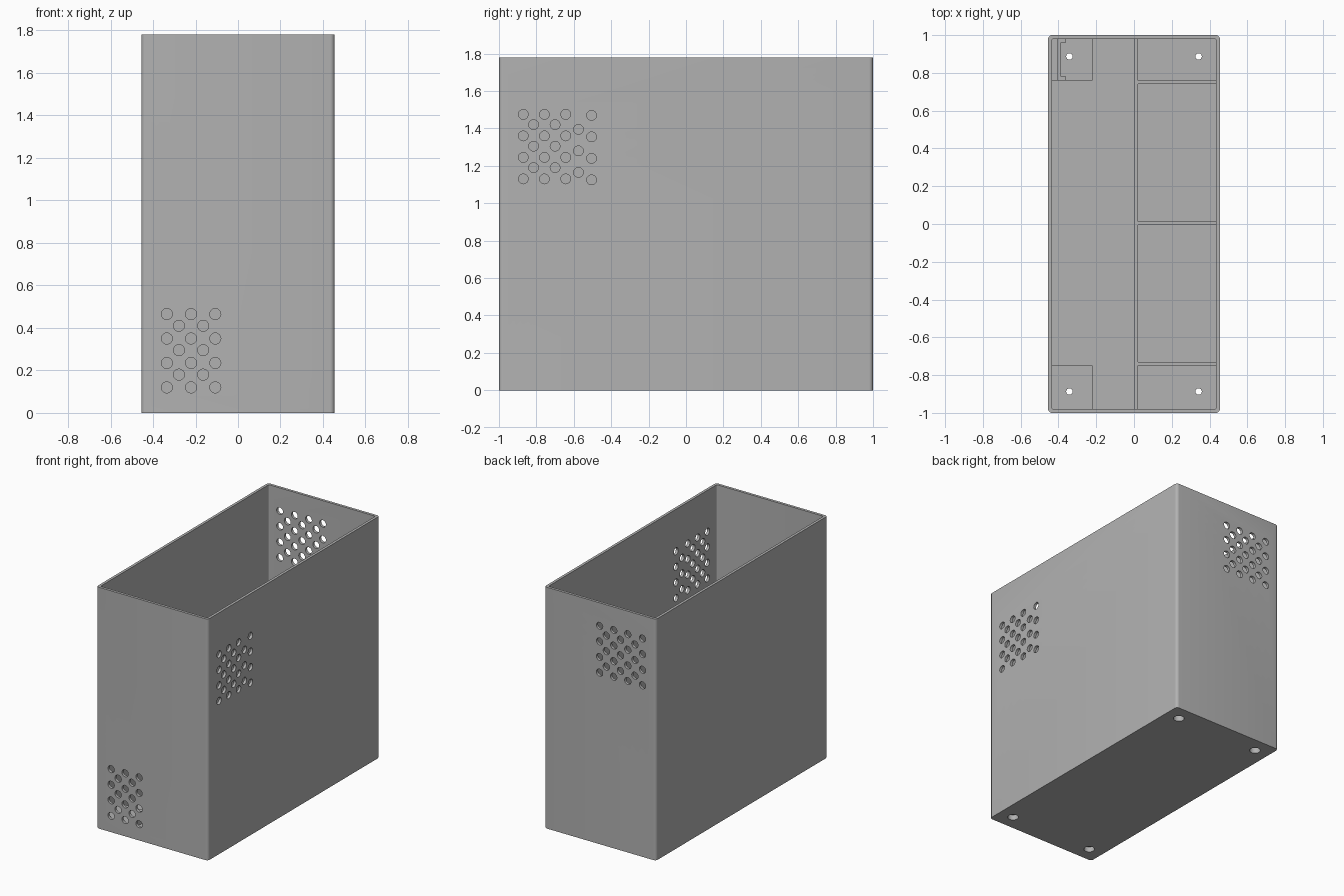
import bpy, bmesh, math
from mathutils import Matrix, Vector

default_cube = bpy.data.objects.get("Cube")
if default_cube:
    bpy.data.objects.remove(default_cube, do_unlink=True)

W, D, H, T = 0.455, 1.0, 1.78, 0.02   # half width, half depth, height, wall
HOLE_R = 0.026

grey = bpy.data.materials.new("plain_grey")
grey.use_nodes = True
colour = (0.445, 0.445, 0.445, 1.0)
grey.diffuse_color = colour
grey.node_tree.nodes["Principled BSDF"].inputs["Base Color"].default_value = colour


def make_object(name, bm):
    bmesh.ops.recalc_face_normals(bm, faces=bm.faces)
    mesh = bpy.data.meshes.new(name)
    bm.to_mesh(mesh)
    bm.free()
    mesh.materials.append(grey)
    obj = bpy.data.objects.new(name, mesh)
    bpy.context.collection.objects.link(obj)
    return obj


def box(name, x, y, z, corner=0.0):
    """Box from ranges, with optional rounded upright edges."""
    bm = bmesh.new()
    bmesh.ops.create_cube(bm, size=1)
    for v in bm.verts:
        v.co = Vector([r[0] if c < 0 else r[1] for c, r in zip(v.co, (x, y, z))])
    if corner:
        upright = [e for e in bm.edges
                   if abs(e.verts[0].co.z - e.verts[1].co.z) > 0.01]
        bmesh.ops.bevel(bm, geom=upright, offset=corner, segments=6,
                        profile=0.5, affect='EDGES')
    return make_object(name, bm)


def add_cylinder(bm, centre, axis, radius, depth):
    turn = Vector((0, 0, 1)).rotation_difference(Vector(axis)).to_matrix().to_4x4()
    bmesh.ops.create_cone(bm, cap_ends=True, segments=24, radius1=radius,
                          radius2=radius, depth=depth,
                          matrix=Matrix.Translation(centre) @ turn)


def cut(obj, cutter):
    mod = obj.modifiers.new("cut", 'BOOLEAN')
    mod.operation = 'DIFFERENCE'
    mod.solver = 'EXACT'
    mod.object = cutter
    bpy.context.view_layer.objects.active = obj
    bpy.ops.object.modifier_apply(modifier=mod.name)


def vent(columns):
    """Hole positions from (across, top, count) columns."""
    return [(a, top - 0.115 * i) for a, top, n in columns for i in range(n)]


# Vent layouts
front_vent = vent([(-0.335, 0.465, 4), (-0.278, 0.41, 3), (-0.221, 0.465, 4),
                   (-0.164, 0.41, 3), (-0.107, 0.465, 4)])
side_vent = vent([(-0.87, 1.475, 4), (-0.815, 1.42, 3), (-0.757, 1.475, 4),
                  (-0.70, 1.42, 3), (-0.643, 1.475, 4), (-0.575, 1.395, 3),
                  (-0.505, 1.47, 4)])
back_vent = vent([(0.005, 1.61, 4), (-0.05, 1.553, 3), (-0.11, 1.61, 4),
                  (-0.165, 1.553, 3), (-0.225, 1.61, 4), (-0.283, 1.55, 3),
                  (-0.345, 1.61, 4)])

# Cutters: cavity, vents, screw holes with head recesses
cavity = box("cavity_cutter", (T - W, W - T), (T - D, D - T), (T, H + 0.2), 0.008)
bm = bmesh.new()
for a, z in front_vent:
    add_cylinder(bm, (a, -D, z), (0, 1, 0), HOLE_R, 0.15)
for a, z in back_vent:
    add_cylinder(bm, (a, D, z), (0, 1, 0), HOLE_R, 0.15)
for a, z in side_vent:
    add_cylinder(bm, (W, a, z), (1, 0, 0), HOLE_R, 0.15)
vents = make_object("vent_cutter", bm)

screw_spots = [(sx * 0.342, sy * 0.887) for sx in (-1, 1) for sy in (-1, 1)]
bm = bmesh.new()
for x, y in screw_spots:
    add_cylinder(bm, (x, y, 0), (0, 0, 1), 0.017, 0.6)
screws = make_object("screw_cutter", bm)
bm = bmesh.new()
for x, y in screw_spots:
    add_cylinder(bm, (x, y, 0), (0, 0, 1), 0.037, 0.08)
heads = make_object("screw_head_cutter", bm)

# Open-topped case
case = box("case_shell", (-W, W), (-D, D), (0, H), 0.022)
for cutter in (cavity, vents, heads, screws):
    cut(case, cutter)

# Corner pads around the screw holes
INX, INY = W - T, D - T
pads = []
for side, x in (("right", (-INX, -0.22)), ("left", (T, INX))):
    for end, y in (("front", (-INY, -0.75)), ("back", (0.76, INY))):
        pad = box(f"{side}_{end}_pad", x, y, (T, 0.09))
        cut(pad, heads)
        cut(pad, screws)
        pads.append(pad)

# Low dividers forming the two compartments
DIV = 0.25
dividers = [box("long_divider", (0, T), (-INY, INY), (T, DIV))]
for name, y in (("front", (-0.75, -0.73)), ("middle", (-0.005, 0.012)),
                ("back", (0.74, 0.76))):
    dividers.append(box(name + "_divider", (T, INX), y, (T, DIV)))

# C-shaped bracket on the back pad
box("bracket_web", (-0.405, -0.387), (0.76, INY), (0.09, DIV))
box("bracket_front_arm", (-0.387, -0.36), (0.76, 0.78), (0.09, DIV))
box("bracket_back_arm", (-0.387, -0.36), (0.96, INY), (0.09, DIV))

for cutter in (cavity, vents, screws, heads):
    bpy.data.objects.remove(cutter, do_unlink=True)

# Smooth rounded corners and hole walls, sharp edges kept
bpy.ops.object.select_all(action='DESELECT')
for obj in [case] + pads:
    obj.select_set(True)
bpy.context.view_layer.objects.active = case
bpy.ops.object.shade_smooth_by_angle(angle=math.radians(30))
